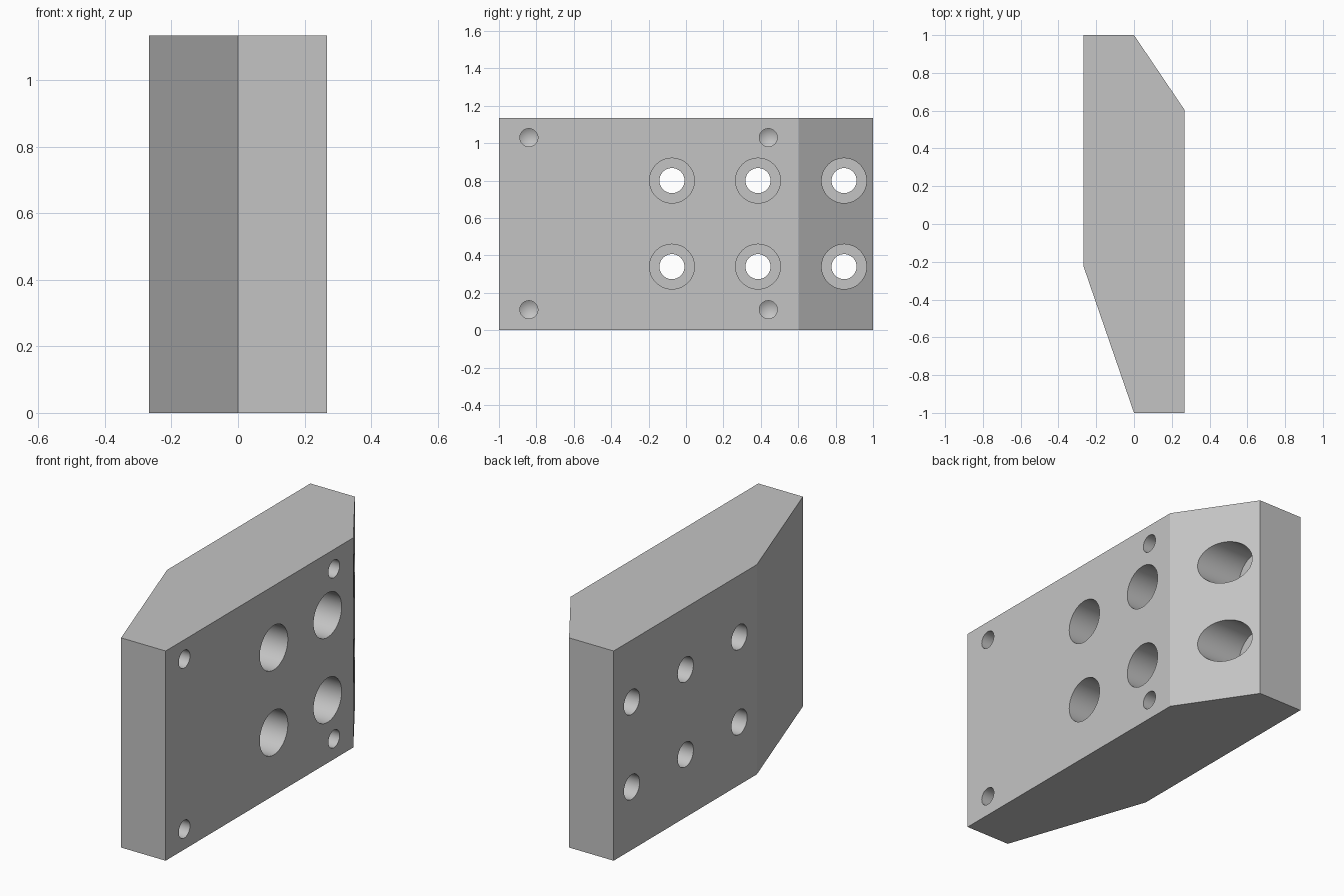
import bpy
import bmesh
from math import cos, sin, tau, radians

if "Cube" in bpy.data.objects:
    bpy.data.objects.remove(bpy.data.objects["Cube"], do_unlink=True)

HEIGHT = 1.135
HALF_X = 0.267
SIDES = 48

grey = bpy.data.materials.new("plain grey")
grey.use_nodes = True
colour = (0.55, 0.55, 0.55, 1)
grey.diffuse_color = colour
grey.node_tree.nodes["Principled BSDF"].inputs["Base Color"].default_value = colour


def make_object(name, bm):
    bmesh.ops.recalc_face_normals(bm, faces=bm.faces)
    mesh = bpy.data.meshes.new(name)
    bm.to_mesh(mesh)
    bm.free()
    mesh.materials.append(grey)
    obj = bpy.data.objects.new(name, mesh)
    bpy.context.collection.objects.link(obj)
    return obj


def add_drill(bm, profile, y, z):
    """Revolve (x, radius) steps about an axis along x; radius 0 is a tip."""
    rings = []
    for x, r in profile:
        if r == 0:
            rings.append([bm.verts.new((x, y, z))] * SIDES)
        else:
            rings.append([bm.verts.new((x, y + r * cos(tau * i / SIDES), z + r * sin(tau * i / SIDES)))
                          for i in range(SIDES)])
    for a, b in zip(rings, rings[1:]):
        for i in range(SIDES):
            j = (i + 1) % SIDES
            corners = dict.fromkeys((a[i], a[j], b[j], b[i]))
            bm.faces.new(list(corners))
    for ring in (rings[0], rings[-1]):
        if len(set(ring)) > 1:
            bm.faces.new(ring)


# Block: plan outline with two opposite bevelled corners, extruded upward
outline = [(0, -1), (HALF_X, -1), (HALF_X, 0.605), (0, 1), (-HALF_X, 1), (-HALF_X, -0.225)]
bm = bmesh.new()
base = bm.faces.new([bm.verts.new((x, y, 0)) for x, y in outline])
top = bmesh.ops.extrude_face_region(bm, geom=[base])
bmesh.ops.translate(bm, vec=(0, 0, HEIGHT),
                    verts=[v for v in top["geom"] if isinstance(v, bmesh.types.BMVert)])
block = make_object("drilled_block", bm)

# Drills: counterbored through holes and blind holes with conical ends
bore = [(0.4, 0.12), (-0.09, 0.12), (-0.09, 0.067), (-0.4, 0.067)]
pilot = [(0.4, 0.048), (0.08, 0.048), (0.05, 0)]
bm = bmesh.new()
for y in (-0.075, 0.385, 0.845):
    for z in (0.34, 0.8):
        add_drill(bm, bore, y, z)
for y in (-0.84, 0.44):
    for z in (0.11, 1.03):
        add_drill(bm, pilot, y, z)
drills = make_object("drill_cutter", bm)
drills.hide_render = True

# Cut the holes, then drop the cutter
cut = block.modifiers.new("holes", 'BOOLEAN')
cut.operation = 'DIFFERENCE'
cut.solver = 'EXACT'
cut.object = drills
bpy.ops.object.select_all(action='DESELECT')
bpy.context.view_layer.objects.active = block
block.select_set(True)
bpy.ops.object.modifier_apply(modifier=cut.name)
bpy.data.objects.remove(drills, do_unlink=True)
bpy.ops.object.shade_smooth_by_angle(angle=radians(15))
